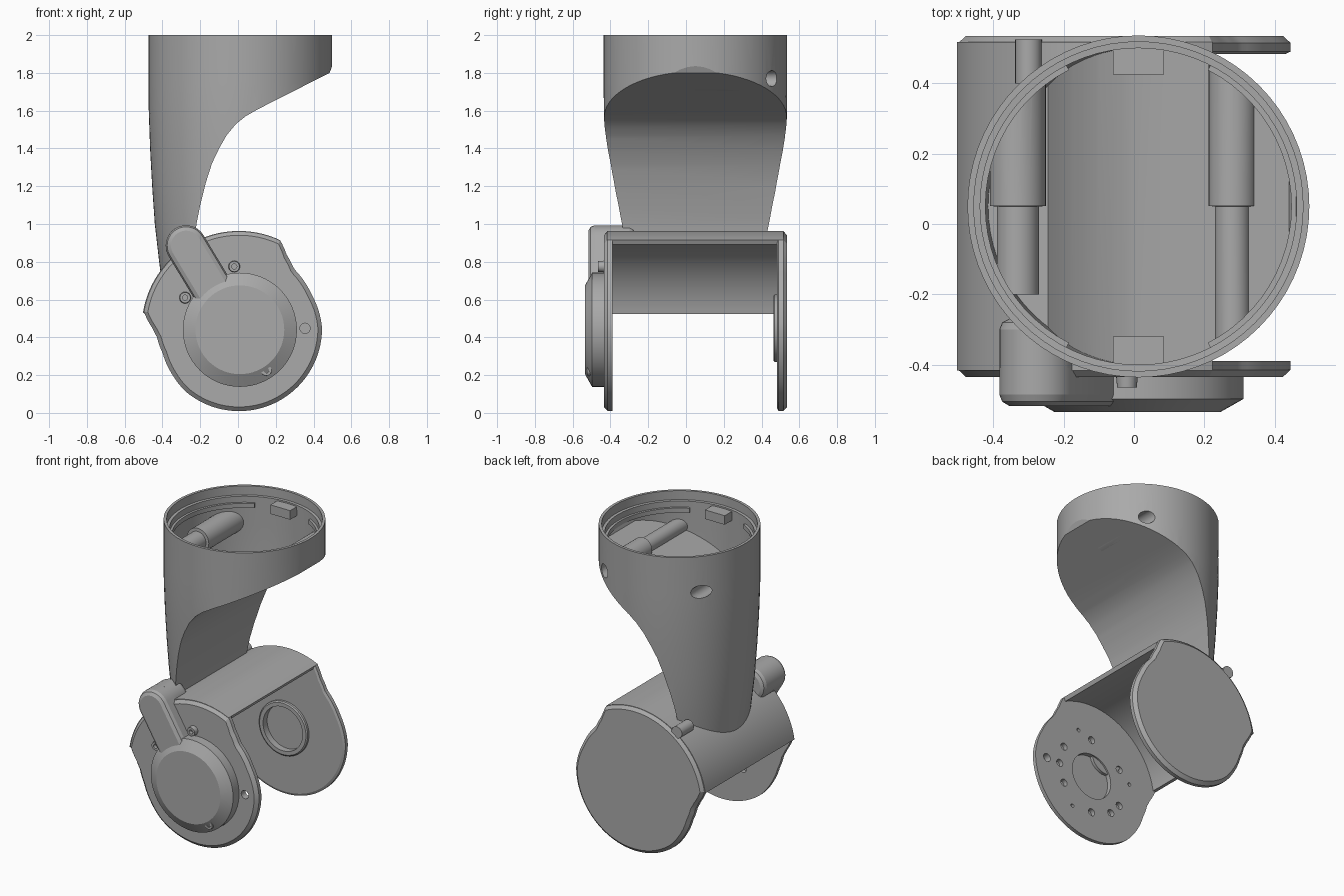
import bpy, bmesh, math
from mathutils import Vector

if "Cube" in bpy.data.objects:
    bpy.data.objects.remove(bpy.data.objects["Cube"], do_unlink=True)

grey = bpy.data.materials.new("plain_grey")
grey.use_nodes = True
grey.diffuse_color = (0.4, 0.4, 0.4, 1)
grey.node_tree.nodes["Principled BSDF"].inputs["Base Color"].default_value = (0.4, 0.4, 0.4, 1)
parts = []
TUBE = Vector((0.0125, 0.05, 0))    # tube axis
HX, HZ = 0.005, 0.448               # hinge axis


def loft(name, rings):
    """Closed solid through rings of equal length."""
    bm = bmesh.new()
    loops = [[bm.verts.new(p) for p in r] for r in rings]
    n = len(loops[0])
    for a, b in zip(loops, loops[1:]):
        for i in range(n):
            j = (i + 1) % n
            bm.faces.new((a[i], a[j], b[j], b[i]))
    bm.faces.new(loops[0])
    bm.faces.new(loops[-1][::-1])
    bmesh.ops.recalc_face_normals(bm, faces=bm.faces)
    me = bpy.data.meshes.new(name)
    bm.to_mesh(me)
    bm.free()
    ob = bpy.data.objects.new(name, me)
    bpy.context.collection.objects.link(ob)
    me.materials.append(grey)
    parts.append(ob)
    return ob


def flat(pts, y):
    return [Vector((x, y, z)) for x, z in pts]


def circle(cx, cz, r, n=64):
    return [(cx + r * math.cos(2 * math.pi * i / n), cz + r * math.sin(2 * math.pi * i / n)) for i in range(n)]


def disc(name, cx, cz, steps, n=64):
    """Turned part along y; steps are (y, radius)."""
    return loft(name, [flat(circle(cx, cz, r, n), y) for y, r in steps])


def turned_z(name, steps, n=72):
    """Turned part along the tube axis; steps are (z, radius)."""
    return loft(name, [[Vector((x, y, z)) for x, y in circle(TUBE.x, TUBE.y, r, n)] for z, r in steps])


def boolean(ob, tool, op="DIFFERENCE"):
    mod = ob.modifiers.new("bool", "BOOLEAN")
    mod.operation, mod.object, mod.solver = op, tool, "EXACT"
    bpy.context.view_layer.objects.active = ob
    bpy.ops.object.modifier_apply(modifier=mod.name)
    parts.remove(tool)
    bpy.data.objects.remove(tool, do_unlink=True)


def prism(name, pts, y0, y1):
    return loft(name, [flat(pts, y0), flat(pts, y1)])


# swept tube and arm: tapered column trimmed by the curved underside
curve = [(-0.22, 1.0), (-0.2, 1.1), (-0.17, 1.22), (-0.138, 1.32), (-0.1, 1.4), (-0.06, 1.47),
         (-0.01, 1.53), (0.04, 1.57), (0.11, 1.61), (0.485, 1.8), (0.5, 1.84), (0.6, 2.0)]
side = [(-0.7, 0.5), (-0.23, 0.5), (-0.23, 0.9)] + curve + [(0.6, 2.2), (-0.7, 2.2)]
wall = [(0.6, 0.405), (0.8, 0.43), (1.0, 0.453), (1.2, 0.467), (1.4, 0.478), (1.6, 0.485), (1.75, 0.486)]
tube = turned_z("tube_arm", wall + [(2.0, 0.486)])
boolean(tube, prism("trim", side, -1, 1), "INTERSECT")

hollow = turned_z("hollow", [(z, r - 0.035) for z, r in wall] + [(1.94, 0.45), (1.941, 0.468), (2.1, 0.468)])
inner = [(x - 0.045, z + 0.05) for x, z in curve if z > 1.05]
boolean(hollow, prism("trim", [(-0.7, 1.1)] + inner + [(0.7, 2.1), (0.7, 2.3), (-0.7, 2.3)], -1, 1), "INTERSECT")
boolean(tube, hollow)
boolean(tube, disc("trim", HX, HZ, [(-1, 0.5), (1, 0.5)]))

# stepped sleeves inside the tube, with screw holes drilled from the back
for tag, sx, hx, z, steps in (
        ("left", 0.28, 0.28, 1.77, [(-0.4, 0.05), (0.05, 0.05), (0.051, 0.068), (0.6, 0.068)]),
        ("right", -0.33, -0.36, 1.765, [(-0.2, 0.06), (0.05, 0.06), (0.051, 0.08), (0.6, 0.08)])):
    sleeve = disc("sleeve_" + tag, sx, z, steps, 32)
    boolean(sleeve, turned_z("trim", [(1.5, 0.47), (1.95, 0.47)]), "INTERSECT")
    boolean(sleeve, prism("trim", side, -1, 1), "INTERSECT")
    for ob in (tube, sleeve):
        boolean(ob, disc("hole", hx, z, [(0.1, 0.042), (0.8, 0.042)], 32))

# locating lugs and inner ridges near the rim
for tag, y0, y1 in (("back", 0.425, 0.52), ("front", -0.42, -0.32)):
    prism("rim_lug_" + tag, [(-0.06, 1.87), (0.085, 1.87), (0.085, 1.93), (-0.06, 1.93)], y0, y1)
for tag, mid in (("left", 0), ("right", math.pi)):
    rings = []
    for i in range(25):
        a = mid + math.radians(-63 + 126 * i / 24)
        d = Vector((math.cos(a), math.sin(a), 0))
        rings.append([TUBE + d * r + Vector((0, 0, z)) for r, z in ((0.435, 1.87), (0.46, 1.87), (0.46, 1.9), (0.435, 1.9))])
    loft("rim_ridge_" + tag, rings)

# yoke cheeks: round plate with a larger sector at the top
KEYS = [(-180, 0.458), (-174, 0.437), (-162, 0.425), (-145, 0.43), (-130, 0.438), (0, 0.44), (25, 0.424),
        (47, 0.428), (57, 0.464), (65, 0.515), (170, 0.512), (180, 0.458)]


def cheek_radius(deg):
    for (a, ra), (b, rb) in zip(KEYS, KEYS[1:]):
        if a <= deg <= b:
            return ra + (rb - ra) * (deg - a) / (b - a)


def cheek(name, steps):
    rings = []
    for y, inset in steps:
        ring = []
        for deg in range(-180, 180, 3):
            d = {66: 65, 171: 170}.get(deg, deg)
            r, a = cheek_radius(d) - inset, math.radians(d)
            ring.append(Vector((HX + r * math.cos(a), y, HZ + r * math.sin(a))))
        rings.append(ring)
    return loft(name, rings)


front = cheek("front_cheek", [(-0.435, 0.022), (-0.415, 0), (-0.39, 0)])
back = cheek("back_cheek", [(0.483, 0.015), (0.49, 0), (0.515, 0), (0.535, 0.022)])

# bolt pattern and bore in the front cheek
boolean(front, disc("bore", HX, HZ, [(-0.6, 0.15), (-0.3, 0.15)]))
bolts = [(d, 0.25, 0.024, -0.42) for d in (0, 30, 90, 150, 210, 233, 270, 330)]
bolts += [(d, 0.3, 0.012, -0.42) for d in (70, 170, 300)] + [(0, 0.35, 0.027, -0.6)]
for deg, dist, r, y in bolts:
    a = math.radians(deg)
    boolean(front, disc("hole", HX + dist * math.cos(a), HZ + dist * math.sin(a), [(y, r), (-0.3, r)], 24))

# bearing ring on the inside of the back cheek
boolean(back, disc("bore", HX, HZ, [(0.4, 0.145), (0.505, 0.145)]))
bearing = disc("bearing_ring", HX, HZ, [(0.462, 0.17), (0.468, 0.178), (0.487, 0.178)])
boolean(bearing, disc("bore", HX, HZ, [(0.4, 0.145), (0.6, 0.145)]))

# thin curved bridge joining the cheeks
angles = [math.radians(65 + 106 * i / 36) for i in range(37)]
arc = [(HX + 0.515 * math.cos(a), HZ + 0.515 * math.sin(a)) for a in angles]
arc += [(HX + 0.488 * math.cos(a), HZ + 0.488 * math.sin(a)) for a in reversed(angles)]
prism("yoke_bridge", arc, -0.417, 0.517)

# round drive cover with chamfered face
disc("drive_cover", 0.01, 0.44, [(-0.42, 0.302), (-0.497, 0.302), (-0.535, 0.235)])

# slanted cable housing over the top of the front cheek
TOP, LOW = Vector((-0.275, 0.885)), Vector((-0.115, 0.62))
axis = (LOW - TOP).normalized()
base = math.atan2(axis.y, axis.x)


def stadium(r):
    pts = []
    for c, start in ((LOW, base - math.pi / 2), (TOP, base + math.pi / 2)):
        for i in range(17):
            a = start + math.pi * i / 16
            pts.append((c.x + r * math.cos(a), c.y + r * math.sin(a)))
    return pts


loft("cable_housing", [flat(stadium(r), y) for y, r in
                       ((-0.4, 0.108), (-0.485, 0.108), (-0.505, 0.1), (-0.517, 0.08))])
end = disc("cable_housing_end", TOP.x, TOP.y, [(-0.41, 0.108), (-0.3, 0.108), (-0.28, 0.1), (-0.27, 0.08)], 32)
boolean(end, disc("trim", HX, HZ, [(-0.395, 0.5), (0, 0.5)]))

# small cable outlet behind the arm
outlet = disc("cable_outlet", -0.3, 0.88, [(0.4, 0.038), (0.525, 0.038)], 24)
boolean(outlet, disc("trim", HX, HZ, [(0, 0.5), (0.6, 0.5)]))

# screw bosses around the cover
for i, (x, z, y) in enumerate(((-0.02, 0.775, -0.465), (-0.28, 0.61, -0.465), (0.15, 0.225, -0.525))):
    boss = disc("screw_boss_%d" % (i + 1), x, z, [(-0.42, 0.032), (y, 0.028)], 24)
    boolean(boss, disc("hole", x, z, [(-0.6, 0.014), (y + 0.025, 0.014)], 24))

bpy.ops.object.select_all(action="DESELECT")
for ob in parts:
    ob.select_set(True)
bpy.context.view_layer.objects.active = parts[0]
bpy.ops.object.shade_smooth_by_angle(angle=math.radians(19))
